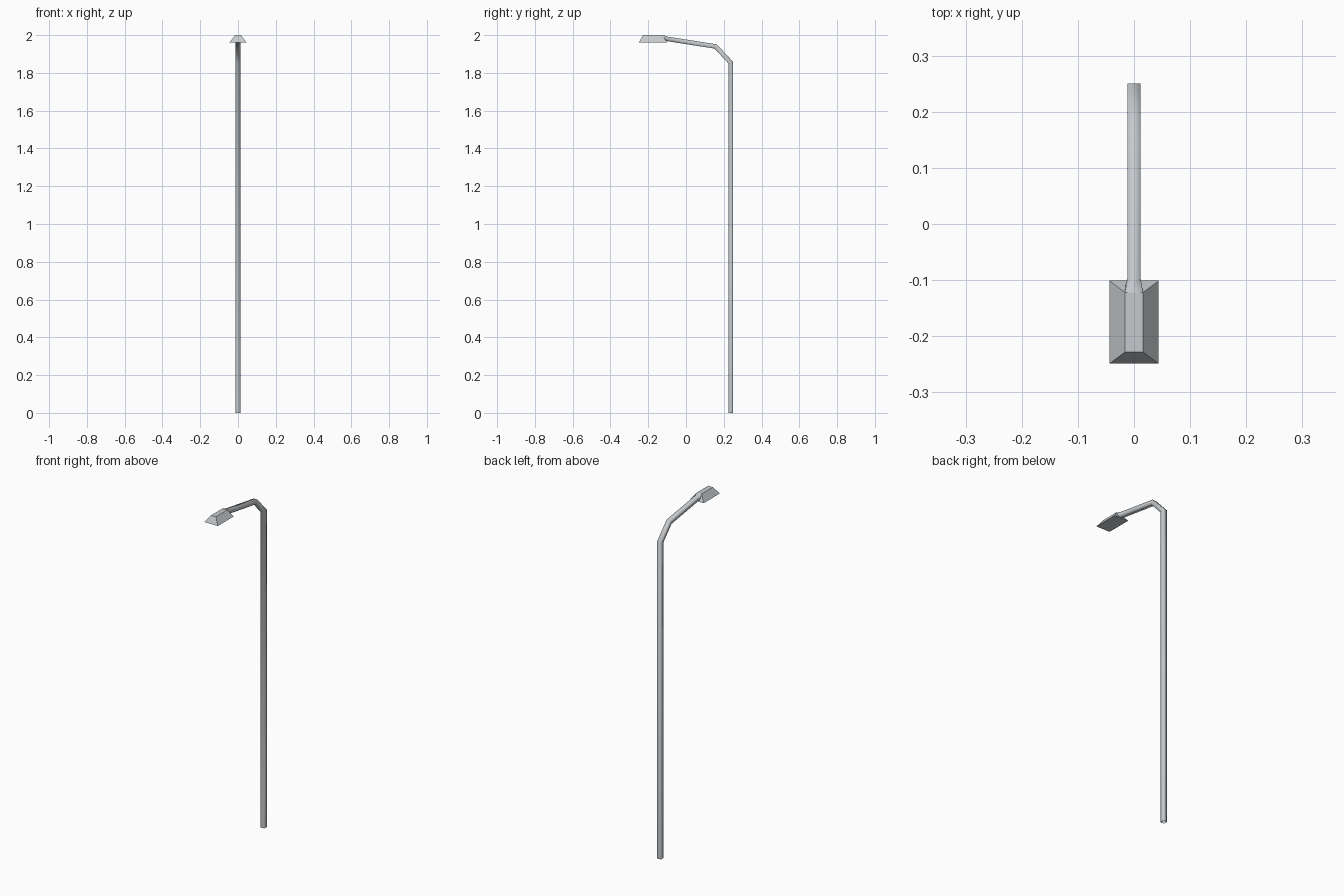
import bpy, bmesh, math
from mathutils import Vector

if "Cube" in bpy.data.objects:
    bpy.data.objects.remove(bpy.data.objects["Cube"])

metal = bpy.data.materials.new("light grey metal")
metal.diffuse_color = (0.56, 0.59, 0.61, 1)
metal.use_nodes = True
metal.node_tree.nodes["Principled BSDF"].inputs["Base Color"].default_value = metal.diffuse_color


def finish(name, bm, smooth):
    bmesh.ops.recalc_face_normals(bm, faces=bm.faces)
    for f in bm.faces:
        f.smooth = smooth
    me = bpy.data.meshes.new(name)
    bm.to_mesh(me)
    bm.free()
    me.materials.append(metal)
    ob = bpy.data.objects.new(name, me)
    bpy.context.collection.objects.link(ob)
    return ob


def square_tube(name, path, half):
    """Sweep an open square section along a path in the YZ plane with mitred bends."""
    bm = bmesh.new()
    pts = [Vector((0, y, z)) for y, z in path]
    dirs = [(b - a).normalized() for a, b in zip(pts, pts[1:])]
    rings = []
    for i, p in enumerate(pts):
        d0, d1 = dirs[max(i - 1, 0)], dirs[min(i, len(dirs) - 1)]
        tangent = (d0 + d1).normalized()
        side = tangent.cross(Vector((1, 0, 0))) / tangent.dot(d0)
        rings.append([bm.verts.new(p + Vector((sx * half, 0, 0)) + side * sy * half)
                      for sx, sy in ((1, 1), (-1, 1), (-1, -1), (1, -1))])
    # Flared end that meets the rear edge of the lamp top
    mid_z = pts[-1].z
    for v in rings[-1]:
        v.co.x = math.copysign(0.016, v.co.x)
        v.co.y, v.co.z = (-0.122, 2.0) if v.co.z > mid_z else (-0.112, 1.968)
    for r0, r1 in zip(rings, rings[1:]):
        for k in range(4):
            j = (k + 1) % 4
            bm.faces.new((r0[k], r0[j], r1[j], r1[k]))
    return finish(name, bm, True)


# Upright square pole with bent arm
square_tube("pole_and_arm",
            [(0.238, 0), (0.238, 1.853), (0.157, 1.94), (-0.1, 1.98), (-0.12, 1.983)], 0.012)

# Lamp head: box with a smaller top
bm = bmesh.new()
bmesh.ops.create_cube(bm, size=2)
for v in bm.verts:
    top = v.co.z > 0
    hx, hy = (0.016, 0.053) if top else (0.044, 0.074)
    v.co = (v.co.x * hx, -0.175 + v.co.y * hy, 2.0 if top else 1.962)
finish("lamp_head", bm, False)
